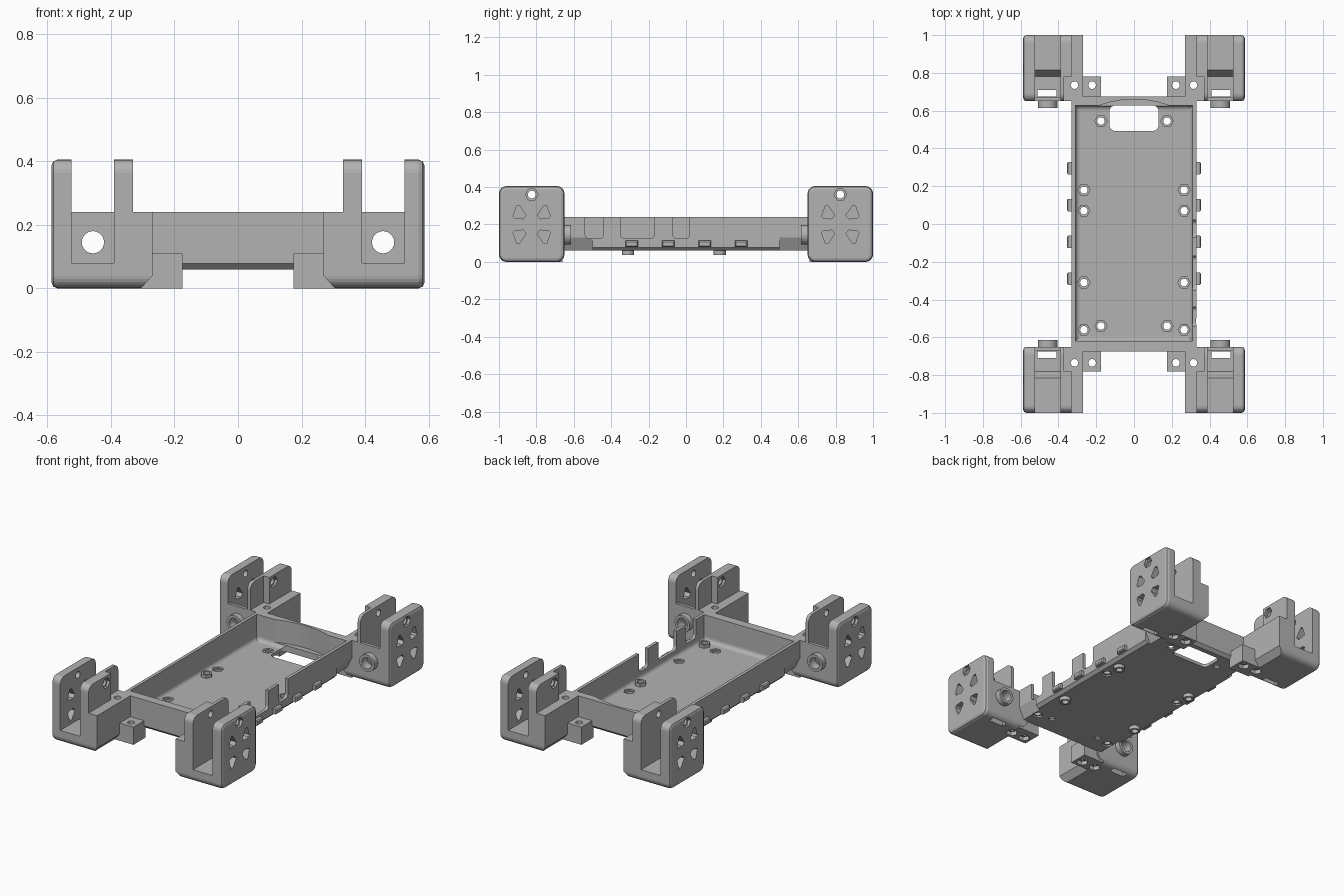
import bpy, bmesh, math
from mathutils import Vector

old = bpy.data.objects.get("Cube")
if old:
    bpy.data.objects.remove(old, do_unlink=True)

grey = bpy.data.materials.new("plain grey")
grey.use_nodes = True
grey.diffuse_color = (0.45, 0.45, 0.45, 1)
grey.node_tree.nodes["Principled BSDF"].inputs["Base Color"].default_value = (0.45, 0.45, 0.45, 1)


def rounded(a0, a1, b0, b1, r, n=6):
    """Outline of a rectangle with round corners."""
    pts = []
    for k, (a, b) in enumerate([(a1 - r, b1 - r), (a0 + r, b1 - r), (a0 + r, b0 + r), (a1 - r, b0 + r)]):
        for i in range(n + 1):
            t = math.pi / 2 * (k + i / n)
            pts.append((a + r * math.cos(t), b + r * math.sin(t)))
    return pts


def ring(a, b, r, n=20):
    """Outline of a regular polygon."""
    return [(a + r * math.cos(math.tau * i / n), b + r * math.sin(math.tau * i / n)) for i in range(n)]


def prism(name, pts, axis, lo, hi):
    """Outline extruded along one axis."""
    place = {"x": lambda a, b, c: (c, a, b), "y": lambda a, b, c: (a, c, b),
             "z": lambda a, b, c: (a, b, c)}[axis]
    bm = bmesh.new()
    face = bm.faces.new([bm.verts.new(place(a, b, lo)) for a, b in pts])
    new = bmesh.ops.extrude_face_region(bm, geom=[face])["geom"]
    shift = Vector(place(0, 0, hi - lo))
    bmesh.ops.translate(bm, verts=[v for v in new if isinstance(v, bmesh.types.BMVert)], vec=shift)
    bmesh.ops.recalc_face_normals(bm, faces=bm.faces)
    mesh = bpy.data.meshes.new(name)
    bm.to_mesh(mesh)
    bm.free()
    mesh.materials.append(grey)
    obj = bpy.data.objects.new(name, mesh)
    bpy.context.collection.objects.link(obj)
    return obj


def box(name, x0, x1, y0, y1, z0, z1):
    return prism(name, [(x0, y0), (x1, y0), (x1, y1), (x0, y1)], "z", z0, z1)


def bevel(obj, width, rule, segments=1):
    """Bevel the edges whose two end points satisfy the rule."""
    bm = bmesh.new()
    bm.from_mesh(obj.data)
    edges = [e for e in bm.edges if all(rule(v.co) for v in e.verts)]
    bmesh.ops.bevel(bm, geom=edges, offset=width, segments=segments, profile=0.5, affect="EDGES")
    bm.to_mesh(obj.data)
    bm.free()


def apply(obj, mod):
    bpy.context.view_layer.objects.active = obj
    bpy.ops.object.modifier_apply(modifier=mod.name)


def combine(obj, other, op="DIFFERENCE"):
    mod = obj.modifiers.new("combine", "BOOLEAN")
    mod.operation, mod.solver, mod.object = op, "EXACT", other
    apply(obj, mod)
    bpy.data.objects.remove(other, do_unlink=True)


def cut(obj, pts, axis, lo, hi):
    combine(obj, prism("cutter", pts, axis, lo, hi))


def cut_box(obj, *size):
    combine(obj, box("cutter", *size))


def mirror(obj, x=True, y=True):
    mod = obj.modifiers.new("mirror", "MIRROR")
    mod.use_axis = (x, y, False)
    mod.use_mirror_merge = False
    apply(obj, mod)


# Motor bracket: rounded block, then the slot between its two cheeks
bracket = prism("motor_brackets", rounded(0.65, 1, 0, 0.405, 0.04), "x", 0.27, 0.587)
bevel(bracket, 0.018, lambda v: v.x > 0.58, 2)
cut_box(bracket, 0.2, 0.33, 0.6, 1.1, 0.24, 0.5)
cut_box(bracket, 0.2, 0.37, 0.6, 0.78, 0.24, 0.5)
cut_box(bracket, 0.39, 0.525, 0.67, 1.1, 0.08, 0.5)
cut_box(bracket, 0.39, 0.525, 0.6, 1.1, 0.24, 0.5)
cut(bracket, [(0.67, 0.1), (0.67, 0.03), (0.78, 0.03), (0.815, 0.08), (0.815, 0.1)], "x", 0.39, 0.525)
cut_box(bracket, 0.41, 0.51, 0.675, 0.71, -0.1, 0.1)
cut(bracket, [(0.2, -0.05), (0.305, -0.05), (0.305, 0), (0.265, 0.045), (0.2, 0.045)], "y", 0.6, 1.1)

# Foot tab beside the bracket and its screw holes
combine(bracket, box("tab", 0.175, 0.32, 0.66, 0.78, 0, 0.11), "UNION")
for x in (0.222, 0.315):
    cut(bracket, ring(x, 0.735, 0.02), "z", -0.1, 0.4)
    cut(bracket, ring(x, 0.735, 0.034, 6), "z", -0.1, 0.025)

# Shaft ring on the inner wall
combine(bracket, prism("ring", ring(0.457, 0.145, 0.052, 28), "y", 0.615, 0.66), "UNION")
cut(bracket, ring(0.457, 0.145, 0.035, 28), "y", 0.6, 0.72)

# Cheek openings: screw hole with nut recess, four vents
cut(bracket, ring(0.825, 0.36, 0.021), "x", 0.3, 0.7)
cut(bracket, ring(0.825, 0.36, 0.034, 6), "x", 0.57, 0.7)
cut(bracket, ring(0.825, 0.36, 0.034, 6), "x", 0.2, 0.345)
vent = [(0.03, 0.05), (0.065, 0.1), (0.08, 0.1), (0.1, 0.045), (0.092, 0.035), (0.045, 0.03)]
for sy in (-1, 1):
    for sz in (-1, 1):
        cut(bracket, [(0.825 + sy * a, 0.2 + sz * b) for a, b in vent], "x", 0.5, 0.7)
mirror(bracket)

# Tray: hollowed box with bevelled underside
tray = box("tray", -0.33, 0.33, -0.675, 0.675, 0.06, 0.24)
bevel(tray, 0.018, lambda v: v.z < 0.07)
cavity = box("cutter", -0.31, 0.31, -0.62, 0.627, 0.08, 0.4)
bevel(cavity, 0.025, lambda v: v.z < 0.09, 4)
combine(tray, cavity)
for s in (-1, 1):
    for y in (-0.7, 0.5):
        cut(tray, [(s * 0.34, 0.15), (s * 0.34, 0.04), (s * 0.285, 0.04)], "y", y, y + 0.2)

# Curved relief in the back wall and the cable opening below it
arc = [(0.19 * i / 8, 0.66 - 0.035 * (i / 8) ** 2) for i in range(-8, 9)]
cut(tray, [(-0.19, 0.58)] + arc + [(0.19, 0.58)], "z", 0.1, 0.4)
cut(tray, rounded(-0.13, 0.13, 0.493, 0.627, 0.03), "z", 0, 0.15)

# Connector notches in the left wall
for y0, y1 in ((-0.54, -0.44), (-0.35, -0.17), (-0.07, 0.02)):
    cut(tray, rounded(y0, y1, 0.125, 0.4, 0.022), "x", 0.27, 0.4)

# Mounting holes: raised nuts, lower standoffs or plain floor
for s in (-1, 1):
    for y in (0.07, -0.56):
        combine(tray, prism("nut", ring(s * 0.265, y, 0.034, 6), "z", 0.07, 0.1), "UNION")
    for y in (0.18, -0.31):
        combine(tray, prism("standoff", ring(s * 0.265, y, 0.033), "z", 0.038, 0.07), "UNION")
    for x, y in ((0.265, 0.07), (0.265, -0.56), (0.265, 0.18), (0.265, -0.31),
                 (0.175, 0.545), (0.175, -0.54)):
        cut(tray, ring(s * x, y, 0.02), "z", 0, 0.2)
        if y in (0.07, -0.56):
            cut(tray, ring(s * x, y, 0.032, 6), "z", 0, 0.07)
        else:
            cut(tray, ring(s * x, y, 0.033, 6), "z", 0.07, 0.15)

# Small clips along both sides
for i, y in enumerate((-0.29, -0.095, 0.1, 0.295)):
    clip = box(f"side_clip_{i + 1}", 0.32, 0.355, y - 0.033, y + 0.033, 0.08, 0.113)
    bevel(clip, 0.006, lambda v: v.x > 0.35)
    mirror(clip, y=False)
